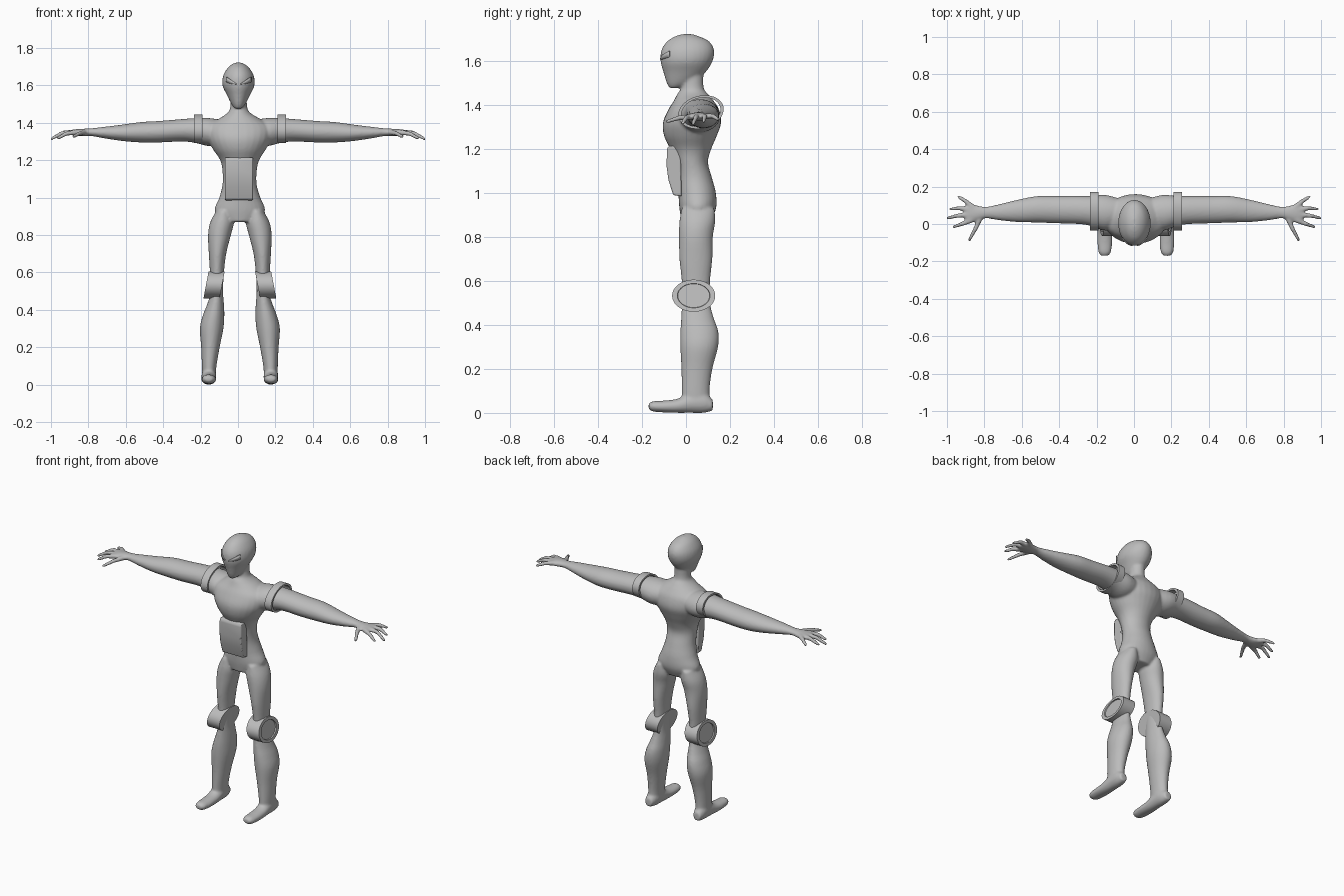
import bpy, bmesh, math
from mathutils import Vector, Matrix

if "Cube" in bpy.data.objects:
    bpy.data.objects.remove(bpy.data.objects["Cube"], do_unlink=True)

grey = bpy.data.materials.new("plain grey")
grey.use_nodes = True
grey.diffuse_color = (0.5, 0.5, 0.5, 1)
grey.node_tree.nodes["Principled BSDF"].inputs["Base Color"].default_value = grey.diffuse_color


def finish(bm, name):
    bmesh.ops.recalc_face_normals(bm, faces=bm.faces)
    mesh = bpy.data.meshes.new(name)
    bm.to_mesh(mesh)
    bm.free()
    mesh.materials.append(grey)
    obj = bpy.data.objects.new(name, mesh)
    bpy.context.collection.objects.link(obj)
    return obj


def smooth_shade(obj, angle=35):
    bpy.ops.object.select_all(action='DESELECT')
    obj.select_set(True)
    bpy.context.view_layer.objects.active = obj
    bpy.ops.object.shade_smooth_by_angle(angle=math.radians(angle))


def catmull(p0, p1, p2, p3, t):
    return [b + 0.5 * t * (c - a + t * (2 * a - 5 * b + 4 * c - d + t * (3 * (b - c) + d - a)))
            for a, b, c, d in zip(p0, p1, p2, p3)]


def loft(bm, sections, axis, place=lambda v: v, sides=28, steps=4):
    """Closed skin through ovals given as (position, min, max, min, max)."""
    rows = []
    last = len(sections) - 1
    for i in range(last):
        quad = [sections[min(max(i + k, 0), last)] for k in (-1, 0, 1, 2)]
        rows += [catmull(*quad, s / steps) for s in range(steps)]
    rows.append(sections[-1])
    rings = []
    for pos, a0, a1, b0, b1 in rows:
        ring = []
        for k in range(sides):
            ang = 2 * math.pi * k / sides
            p = [(a0 + a1) / 2 + (a1 - a0) / 2 * math.cos(ang),
                 (b0 + b1) / 2 + (b1 - b0) / 2 * math.sin(ang)]
            p.insert("XYZ".index(axis), pos)
            ring.append(bm.verts.new(place(Vector(p))))
        rings.append(ring)
    for low, high in zip(rings, rings[1:]):
        for k in range(sides):
            n = (k + 1) % sides
            bm.faces.new((low[k], low[n], high[n], high[k]))
    bm.faces.new(rings[0])
    bm.faces.new(rings[-1])


def digit(bm, points, radii, place):
    """Tapered finger made of cones with round joints."""
    pts = [place(Vector(p)) for p in points]
    for p, r in zip(pts, radii):
        bmesh.ops.create_icosphere(bm, subdivisions=2, radius=r, matrix=Matrix.Translation(p))
    for i in range(len(pts) - 1):
        d = pts[i + 1] - pts[i]
        turn = d.to_track_quat('Z', 'Y').to_matrix().to_4x4()
        bmesh.ops.create_cone(bm, cap_ends=True, segments=12, radius1=radii[i], radius2=radii[i + 1],
                              depth=d.length, matrix=Matrix.Translation((pts[i] + pts[i + 1]) / 2) @ turn)


def lathe(name, profile, ry, rz, place, closed, sides=48):
    """Oval turned part around x from (x, radius factor) points."""
    bm = bmesh.new()
    rings = [[bm.verts.new(place(Vector((x, r * ry * math.cos(2 * math.pi * k / sides),
                                         r * rz * math.sin(2 * math.pi * k / sides)))))
              for k in range(sides)] for x, r in profile]
    for a, b in zip(rings, rings[1:] + (rings[:1] if closed else [])):
        for k in range(sides):
            n = (k + 1) % sides
            bm.faces.new((a[k], a[n], b[n], b[k]))
    if not closed:
        bm.faces.new(rings[0])
        bm.faces.new(rings[-1])
    smooth_shade(finish(bm, name))


MID = 0.01  # centre line of the torso and legs

# Body: overlapping skins fused into one smooth surface
torso = [(.87, -.08, .10, -.02, .11), (.93, -.125, .145, -.03, .137), (1.0, -.1, .12, -.035, .136),
         (1.07, -.083, .1, -.04, .118), (1.14, -.083, .1, -.05, .1), (1.2, -.095, .113, -.072, .115),
         (1.26, -.135, .15, -.1, .14), (1.32, -.165, .18, -.105, .16), (1.38, -.165, .18, -.08, .15),
         (1.42, -.105, .12, -.055, .125), (1.45, -.06, .07, -.04, .1), (1.48, -.042, .05, -.022, .08),
         (1.56, -.04, .046, -.02, .08)]
head = [(1.477, -.016, .02, -.075, -.035), (1.5, -.035, .04, -.088, .03), (1.55, -.06, .065, -.103, .09),
        (1.6, -.083, .088, -.116, .121), (1.65, -.08, .085, -.112, .128), (1.69, -.058, .063, -.085, .105),
        (1.712, -.034, .038, -.05, .06), (1.722, -.01, .014, -.02, .03)]
leg = [(.93, .05, .125, -.02, .13), (.87, .032, .158, -.03, .133), (.8, .048, .17, -.032, .122),
       (.7, .073, .166, -.03, .12), (.6, .085, .16, -.02, .11), (.5, .09, .155, -.02, .11),
       (.43, .085, .175, -.022, .127), (.37, .083, .198, -.026, .147), (.3, .088, .214, -.026, .146),
       (.2, .108, .207, -.021, .12), (.1, .125, .203, -.02, .107), (.03, .13, .2, -.02, .112)]
foot = [(-.17, .148, .186, .018, .042), (-.15, .133, .2, .006, .053), (-.1, .127, .206, .002, .056),
        (-.04, .127, .206, 0, .064), (.02, .127, .205, 0, .09), (.08, .13, .203, 0, .095),
        (.122, .145, .192, .01, .06)]
arm = [(.06, .0, .13, 1.29, 1.41), (.15, -.035, .155, 1.275, 1.425), (.23, -.01, .15, 1.293, 1.425),
       (.3, 0, .15, 1.3, 1.42), (.42, .004, .15, 1.295, 1.41), (.52, .008, .149, 1.295, 1.404),
       (.62, .01, .13, 1.303, 1.39), (.72, .02, .106, 1.318, 1.378), (.79, .03, .092, 1.33, 1.37),
       (.84, .016, .1, 1.328, 1.368), (.885, .002, .112, 1.333, 1.363), (.905, .02, .09, 1.337, 1.357)]
fingers = {"little": ((.86, .09, 1.35), (.9, .122, 1.35), (.937, .145, 1.335)),
           "ring": ((.87, .075, 1.35), (.93, .085, 1.348), (.98, .08, 1.325)),
           "middle": ((.87, .05, 1.35), (.94, .045, 1.345), (.996, .032, 1.315)),
           "index": ((.87, .02, 1.348), (.92, .0, 1.342), (.963, -.015, 1.317)),
           "thumb": ((.82, .035, 1.347), (.85, -.03, 1.342), (.88, -.085, 1.325))}

bm = bmesh.new()
loft(bm, torso, "Z")
loft(bm, head, "Z")
for side in (1, -1):
    def on_leg(v, s=side):
        return Vector((MID + s * v.x, v.y, v.z))

    def on_arm(v, s=side):
        return Vector((s * v.x, v.y, v.z))
    loft(bm, leg, "Z", on_leg)
    loft(bm, foot, "Y", on_leg)
    loft(bm, arm, "X", on_arm)
    for joints in fingers.values():
        digit(bm, joints, (.015, .012, .009), on_arm)
body = finish(bm, "body")
fuse = body.modifiers.new("fuse", 'REMESH')
fuse.mode = 'VOXEL'
fuse.voxel_size = 0.007
fuse.use_smooth_shade = True
soften = body.modifiers.new("soften", 'SMOOTH')
soften.factor = 0.5
soften.iterations = 5

# Belly plate: curved profile pushed across the waist
bm = bmesh.new()
outline = [(-.025, 1.212), (-.078, 1.215), (-.087, 1.2), (-.088, 1.12), (-.08, 1.06), (-.058, .99), (-.02, .985)]
face = bm.faces.new([bm.verts.new((-.07, y, z)) for y, z in outline])
push = bmesh.ops.extrude_face_region(bm, geom=[face])
bmesh.ops.translate(bm, vec=(.15, 0, 0), verts=[v for v in push["geom"] if isinstance(v, bmesh.types.BMVert)])
plate = finish(bm, "belly_plate")
edge = plate.modifiers.new("edge", 'BEVEL')
edge.width = 0.006
edge.segments = 2
smooth_shade(plate)

for side, label in ((1, "left"), (-1, "right")):
    # Arm band: open oval ring, its back edge raised
    tilt = Matrix.Rotation(math.radians(15), 3, 'X')
    lathe(label + "_arm_band", [(-.023, 1), (.023, 1), (.023, .86), (-.023, .86)], .105, .074,
          lambda v: tilt @ v + Vector((MID + side * .223, .068, 1.368)), True)
    # Knee guard: slanted oval drum with a sunken outer face
    lathe(label + "_knee_guard", [(-.043, 1), (.043, 1), (.043, .76), (.036, .74)], .098, .073,
          lambda v: Vector((MID + side * (.138 + v.x - .19 * v.z), v.y + .035, v.z + .533)), False)
    # Eye: thin slanted lens following the face
    bm = bmesh.new()
    steps = 8
    rows = []
    for i in range(steps + 1):
        s = i / steps
        x = .012 + .054 * s
        y = .002 - .118 * math.sqrt(1 - (x / .086) ** 2) - .001
        rows.append([bm.verts.new((.003 + side * x, y, z))
                     for z in (1.606 + .012 * s * s, 1.61 + .036 * s)])
    for a, b in zip(rows, rows[1:]):
        bm.faces.new((a[0], b[0], b[1], a[1]))
    eye = finish(bm, label + "_eye")
    rim = eye.modifiers.new("rim", 'SOLIDIFY')
    rim.thickness = 0.006
    rim.offset = 0
    smooth_shade(eye)
